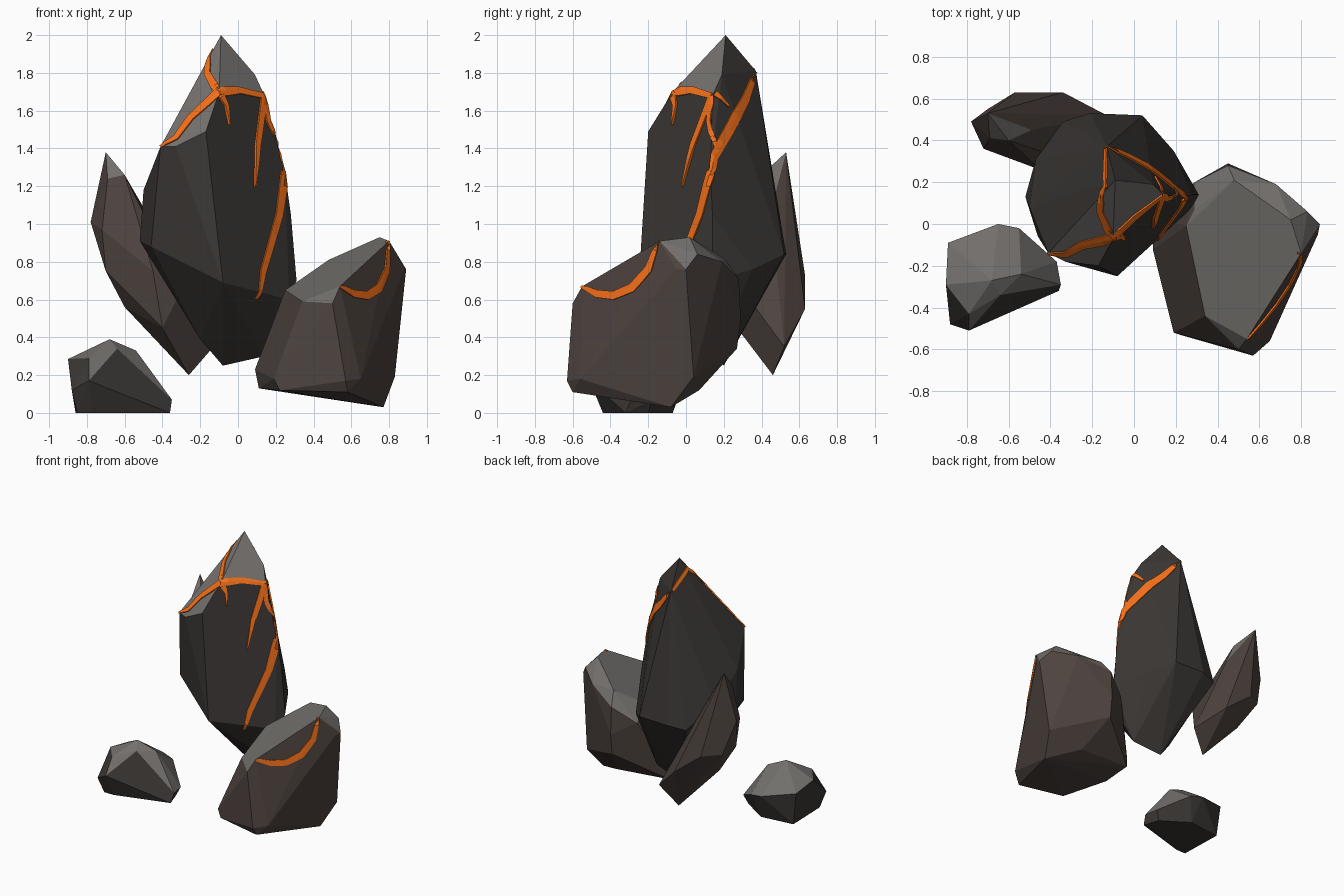
import bpy, bmesh
from math import radians
from mathutils import Vector
from mathutils.bvhtree import BVHTree


def material(name, rgb):
    m = bpy.data.materials.new(name)
    m.diffuse_color = (*rgb, 1)
    return m


DARK = material("dark_stone", (0.042, 0.037, 0.034))
BROWN = material("brown_stone", (0.075, 0.056, 0.049))
PALE = material("pale_stone", (0.17, 0.16, 0.15))
GLOW = material("orange_vein", (0.9, 0.16, 0.01))


def finish(bm, name, mats):
    bmesh.ops.recalc_face_normals(bm, faces=bm.faces)
    me = bpy.data.meshes.new(name)
    bm.to_mesh(me)
    for m in mats:
        me.materials.append(m)
    ob = bpy.data.objects.new(name, me)
    bpy.context.collection.objects.link(ob)
    return ob


def rock(name, corners, mat):
    """Faceted boulder: hull around its corner points, paler on upward facets.
    Returns a surface lookup for the veins."""
    bm = bmesh.new()
    for c in corners:
        bm.verts.new(c)
    res = bmesh.ops.convex_hull(bm, input=bm.verts)
    junk = {v for v in res["geom_interior"] + res["geom_unused"]
            if isinstance(v, bmesh.types.BMVert)}
    bmesh.ops.delete(bm, geom=list(junk), context='VERTS')
    bmesh.ops.recalc_face_normals(bm, faces=bm.faces)
    tree = BVHTree.FromBMesh(bm)
    bmesh.ops.dissolve_limit(bm, angle_limit=radians(6),
                             verts=bm.verts, edges=bm.edges)
    for f in bm.faces:
        f.normal_update()
        f.material_index = 1 if f.normal.z > 0.52 else 0
    finish(bm, name, [mat, PALE])
    return tree


def vein(name, tree, path, widths, steps=3, lift=0.008):
    """Thin ribbon that follows the rock surface along a path."""
    pts, wid = [], []
    for i in range(len(path) - 1):
        a, b = Vector(path[i]), Vector(path[i + 1])
        for k in range(steps):
            t = k / steps
            pts.append(a.lerp(b, t))
            wid.append(widths[i] * (1 - t) + widths[i + 1] * t)
    pts.append(Vector(path[-1]))
    wid.append(widths[-1])
    snapped = [tree.find_nearest(p)[:2] for p in pts]
    bm = bmesh.new()
    rings = []
    for i, (p, n) in enumerate(snapped):
        d = snapped[min(i + 1, len(pts) - 1)][0] - snapped[max(i - 1, 0)][0]
        side = n.cross(d).normalized() * wid[i] / 2
        l, ln = tree.find_nearest(p - side)[:2]
        r, rn = tree.find_nearest(p + side)[:2]
        ring = [l - ln * lift, l + ln * lift, p + n * lift, r + rn * lift, r - rn * lift]
        rings.append([bm.verts.new(c) for c in ring])
    for a, b in zip(rings, rings[1:]):
        for k in range(5):
            j = (k + 1) % 5
            bm.faces.new((a[k], a[j], b[j], b[k]))
    bm.faces.new(rings[0])
    bm.faces.new(rings[-1][::-1])
    finish(bm, name, [GLOW])


# Tall central rock
tall = rock("tall_rock", [
    (-.09, .21, 2.0), (-.10, -.07, 1.70), (-.17, -.20, 1.49), (-.41, -.14, 1.41),
    (-.33, -.18, 1.41), (-.08, -.25, .69), (-.46, -.06, .88), (-.52, .13, .91),
    (-.50, .08, 1.18), (-.13, .37, 1.81), (.09, .19, 1.79), (.14, .14, 1.68),
    (.20, .15, 1.46), (.25, .13, 1.26), (.28, .14, 1.05), (.31, .14, .70),
    (.27, .07, .60), (.04, .52, .84), (-.21, .53, .84), (-.34, .49, .82),
    (-.47, .31, .98), (.19, .35, .76), (-.08, .20, .25), (.14, .16, .30),
    (-.20, .15, .39)], DARK)

# Wide rock on the right
wide = rock("wide_rock", [
    (.25, -.01, .65), (.34, -.44, .59), (.54, -.55, .67), (.50, -.60, .58),
    (.80, -.14, .91), (.75, .02, .93), (.48, .21, .81), (.29, .07, .67),
    (.89, 0, .76), (.88, -.05, .76), (.83, .06, .84), (.68, .19, .80),
    (.45, .28, .71), (.29, .20, .60), (.45, .29, .50), (.45, .27, .34),
    (.09, -.12, .23), (.09, .03, .23), (.11, .05, .15), (.11, -.18, .13),
    (.19, -.52, .18), (.22, -.53, .12), (.57, -.63, .17), (.58, -.60, .11),
    (.65, -.56, .18), (.77, -.08, .03), (.83, .04, .19), (.55, .07, .12)], BROWN)

# Leaning shard at the back left
rock("leaning_shard", [
    (-.70, .53, 1.38), (-.69, .41, 1.24), (-.60, .40, 1.26), (-.78, .49, 1.01),
    (-.72, .36, .97), (-.70, .38, .75), (-.70, .55, .75), (-.60, .44, .56),
    (-.57, .63, .73), (-.49, .45, 1.07), (-.34, .63, .55), (-.26, .46, .20),
    (-.13, .52, .35), (-.40, .27, .45), (-.45, .26, .75), (-.30, .30, .65)], BROWN)

# Small rock at the front left
rock("small_rock", [
    (-.89, -.09, .25), (-.90, -.29, .285), (-.65, 0, .20), (-.55, -.02, .18),
    (-.68, -.27, .39), (-.54, -.24, .33), (-.64, -.34, .34), (-.79, -.43, .29),
    (-.79, -.51, .17), (-.88, -.48, .12), (-.85, -.44, 0), (-.77, -.44, 0),
    (-.37, -.18, .07), (-.35, -.29, .07), (-.36, -.32, 0), (-.40, -.20, 0),
    (-.86, -.10, 0), (-.60, -.07, 0)], DARK)

# Glowing veins on the tall rock
vein("crown_vein", tall,
     [(-.41, -.14, 1.41), (-.33, -.15, 1.46), (-.25, -.10, 1.56), (-.10, -.07, 1.70),
      (.02, .02, 1.72), (.14, .13, 1.68)],
     [.015, .035, .045, .06, .04, .03])
vein("summit_vein", tall,
     [(-.10, -.07, 1.69), (-.165, .06, 1.80), (-.15, .18, 1.92), (-.13, .36, 1.81)],
     [.05, .035, .03, .025])
vein("crown_branch", tall, [(-.10, -.07, 1.70), (-.05, -.07, 1.63), (-.03, -.09, 1.53)],
     [.05, .025, .004])
vein("back_vein", tall,
     [(-.13, .36, 1.80), (0, .32, 1.66), (.10, .29, 1.58), (.23, .15, 1.36), (.25, .13, 1.26)],
     [.03, .055, .065, .06, .05])
vein("long_side_vein", tall,
     [(.25, .13, 1.28), (.22, .07, 1.05), (.18, .01, .90), (.13, -.04, .75), (.10, -.07, .60)],
     [.06, .05, .045, .04, .015])
vein("short_side_vein", tall,
     [(.14, .13, 1.67), (.14, .07, 1.56), (.11, .03, 1.42), (.10, -.03, 1.20)],
     [.045, .04, .035, .006])
vein("ridge_vein", tall, [(.14, .13, 1.68), (.18, .10, 1.55), (.21, .17, 1.38)],
     [.035, .03, .02])
vein("ridge_branch", tall, [(.13, .15, 1.69), (.13, .25, 1.63)], [.03, .012])

# Curved vein on the wide rock
vein("curved_vein", wide,
     [(.79, -.14, .91), (.79, -.20, .76), (.74, -.28, .66), (.68, -.38, .62),
      (.61, -.47, .63), (.54, -.55, .67)],
     [.02, .045, .05, .045, .04, .02])
